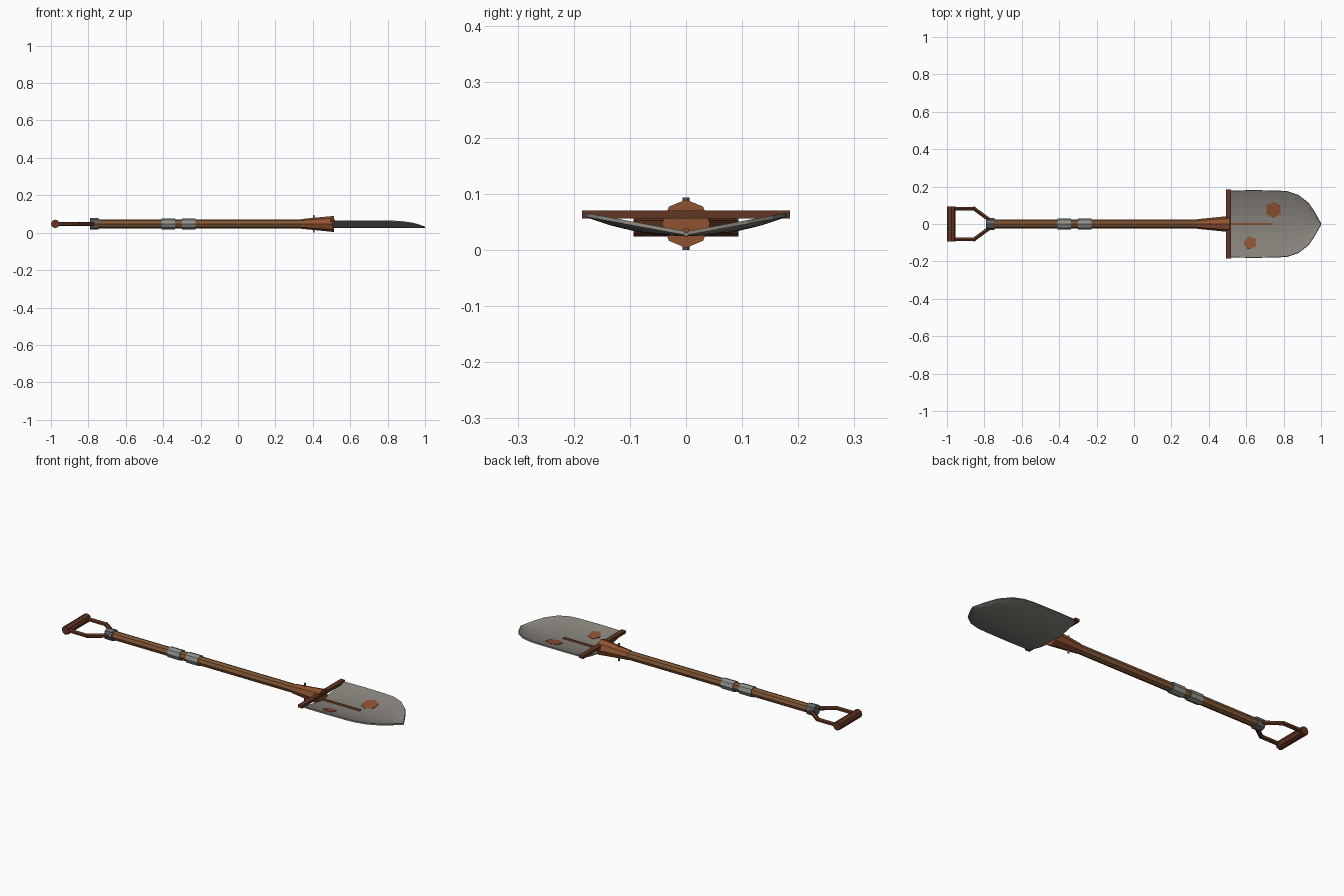
import bpy, bmesh, math
from mathutils import Vector, Matrix

if "Cube" in bpy.data.objects:
    bpy.data.objects.remove(bpy.data.objects["Cube"])

ZC = 0.047  # height of the shaft axis


def material(name, rgb):
    m = bpy.data.materials.new(name)
    m.diffuse_color = (*rgb, 1)
    m.use_nodes = True
    m.node_tree.nodes["Principled BSDF"].inputs["Base Color"].default_value = m.diffuse_color
    return m


WOOD = material("wood", (0.22, 0.095, 0.035))
DARK = material("dark_wood", (0.12, 0.037, 0.016))
RUST = material("rust", (0.28, 0.085, 0.03))
STEEL = material("steel", (0.24, 0.225, 0.2))
TAPE = material("tape", (0.27, 0.27, 0.26))
IRON = material("iron", (0.13, 0.13, 0.13))


def finish(name, bm, mat):
    bmesh.ops.recalc_face_normals(bm, faces=bm.faces)
    me = bpy.data.meshes.new(name)
    bm.to_mesh(me)
    bm.free()
    ob = bpy.data.objects.new(name, me)
    me.materials.append(mat)
    bpy.context.collection.objects.link(ob)
    return ob


def add_rod(bm, a, b, r1, r2, sides):
    a, b = Vector(a), Vector(b)
    rot = (b - a).to_track_quat('Z', 'Y').to_matrix().to_4x4()
    bmesh.ops.create_cone(bm, cap_ends=True, segments=sides, radius1=r1, radius2=r2,
                          depth=(b - a).length, matrix=Matrix.Translation((a + b) / 2) @ rot)


def rod(name, a, b, r1, r2, mat, sides=8):
    bm = bmesh.new()
    add_rod(bm, a, b, r1, r2, sides)
    return finish(name, bm, mat)


def box(name, lo, hi, mat):
    bm = bmesh.new()
    lo, hi = Vector(lo), Vector(hi)
    bmesh.ops.create_cube(bm, size=1, matrix=Matrix.Translation((lo + hi) / 2)
                          @ Matrix.Diagonal((*(hi - lo), 1)))
    return finish(name, bm, mat)


# Shaft, tape wraps, collar and tapered socket
rod("shaft", (-0.78, 0, ZC), (0.40, 0, ZC), 0.024, 0.024, WOOD)
for i, x in enumerate((-0.373, -0.263)):
    rod(f"tape_wrap_{i + 1}", (x - 0.037, 0, ZC), (x + 0.037, 0, ZC), 0.029, 0.029, TAPE)
rod("handle_collar", (-0.79, 0, ZC), (-0.745, 0, ZC), 0.031, 0.031, IRON)
rod("socket", (0.34, 0, ZC), (0.512, 0, ZC), 0.026, 0.043, RUST)
rod("socket_rivet", (0.405, 0, 0.0), (0.405, 0, 0.094), 0.006, 0.006, IRON, 6)

# D handle: mirrored fork arms and cross grip
for side, s in (("left", 1), ("right", -1)):
    path = [(-0.765, 0.016 * s, ZC), (-0.855, 0.082 * s, ZC), (-0.975, 0.082 * s, ZC)]
    bm = bmesh.new()
    for a, b in zip(path, path[1:]):
        add_rod(bm, a, b, 0.0115, 0.0115, 6)
    bmesh.ops.create_icosphere(bm, subdivisions=1, radius=0.0125,
                               matrix=Matrix.Translation(path[1]))
    finish(f"fork_arm_{side}", bm, DARK)
rod("hand_grip", (-0.977, -0.094, ZC), (-0.977, 0.094, ZC), 0.023, 0.023, DARK)

# Dished blade: half widths along x, parabolic cross-section
outline = [(0.505, 0.178), (0.64, 0.18), (0.77, 0.178), (0.82, 0.174), (0.88, 0.154),
           (0.935, 0.11), (0.97, 0.056), (0.999, 0.003)]
N = 8
bm = bmesh.new()
rows = []
for x, hw in outline:
    edge = 0.03 + 0.033 * hw / 0.18
    rows.append([bm.verts.new((x, hw * t, 0.028 + (edge - 0.028) * t * t))
                 for t in (2 * j / N - 1 for j in range(N + 1))])
for r0, r1 in zip(rows, rows[1:]):
    for j in range(N):
        bm.faces.new((r0[j], r1[j], r1[j + 1], r0[j + 1]))
blade = finish("blade", bm, STEEL)
mod = blade.modifiers.new("thickness", 'SOLIDIFY')
mod.thickness = 0.007
mod.offset = 0

# Foot step and centre ridge
box("foot_step", (0.492, -0.185, 0.056), (0.518, 0.185, 0.071), DARK)
box("centre_ridge", (0.50, -0.005, 0.027), (0.74, 0.005, 0.039), RUST)

# Rust patches tilted to follow the dish
for i, (x, y, r, sides, turn) in enumerate(((0.745, 0.075, 0.043, 6, 0),
                                            (0.622, -0.1, 0.036, 5, math.pi / 2))):
    z = 0.0325 + 0.035 * (y / 0.18) ** 2
    tilt = math.atan(2 * 0.035 * y / 0.18 ** 2)
    bm = bmesh.new()
    bmesh.ops.create_cone(bm, cap_ends=True, segments=sides, radius1=r, radius2=r, depth=0.005,
                          matrix=Matrix.Translation((x, y, z)) @ Matrix.Rotation(tilt, 4, 'X')
                          @ Matrix.Rotation(turn, 4, 'Z'))
    finish(f"rust_patch_{i + 1}", bm, RUST)
